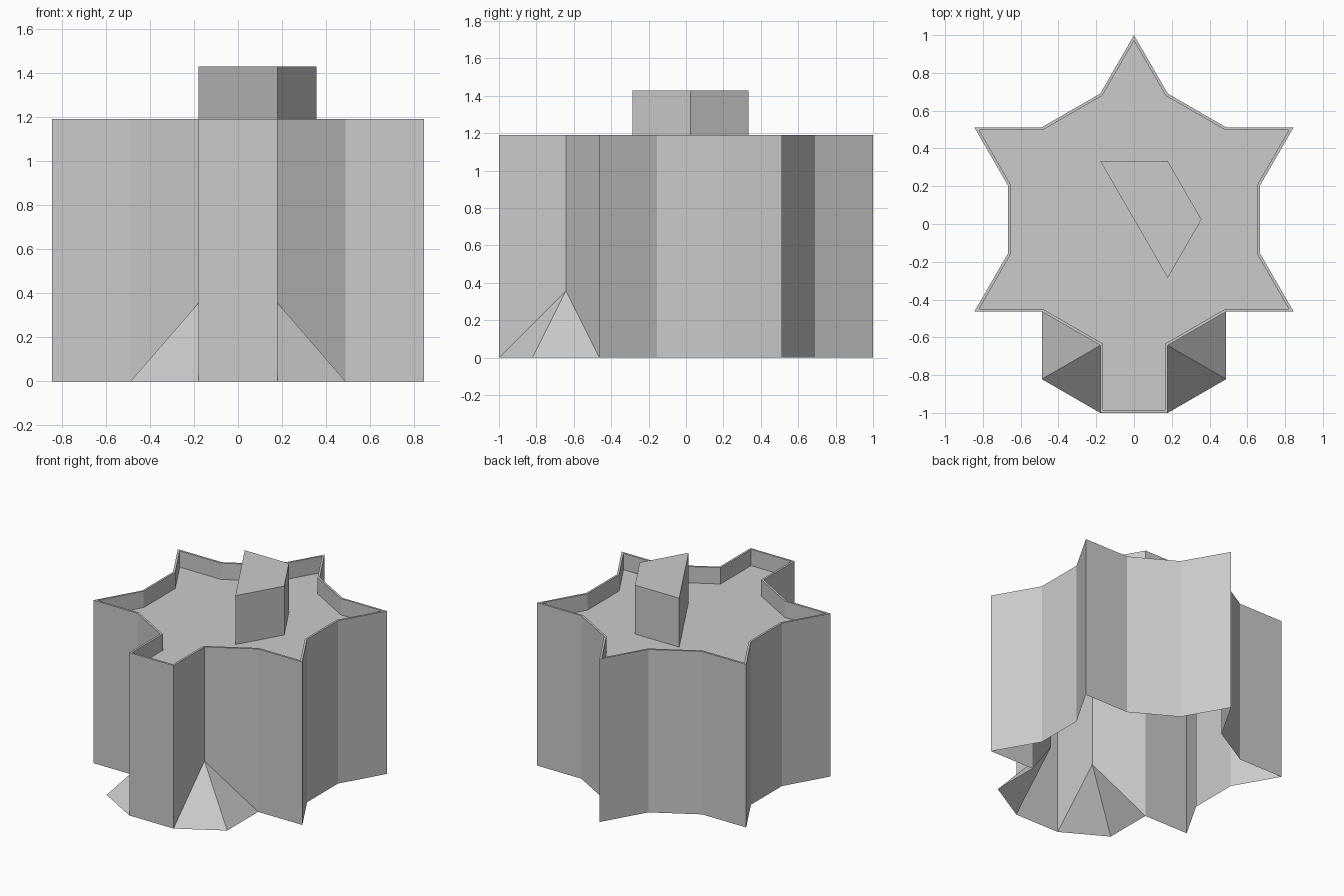
import bpy
import math
from mathutils import Vector

if "Cube" in bpy.data.objects:
    bpy.data.objects.remove(bpy.data.objects["Cube"])

S = 2 / (3 + 1.5 * math.sqrt(3))      # one module = side of the twelve-sided core
APO = S * (2 + math.sqrt(3)) / 2      # core apothem
TRI = S * math.sqrt(3) / 2            # height of a star point
CY = 1 - APO - TRI                    # core centre on y
FLOOR, RIM, TOP = 3 * S, 3 * S + S / 3, 4 * S
RIM_WIDTH = 0.015


def make(name, verts, faces):
    mesh = bpy.data.meshes.new(name)
    mesh.from_pydata([tuple(v) for v in verts], [], faces)
    mesh.update()
    obj = bpy.data.objects.new(name, mesh)
    bpy.context.collection.objects.link(obj)
    return obj


def at(points, z):
    return [Vector((p.x, p.y, z)) for p in points]


def bands(rings):
    """Quads joining successive rings of equal size."""
    n = len(rings[0])
    faces = [(r * n + i, r * n + (i + 1) % n, (r + 1) * n + (i + 1) % n, (r + 1) * n + i)
             for r in range(len(rings) - 1) for i in range(n)]
    return [v for ring in rings for v in ring], faces


def inset(points, d):
    """Mitred inward offset of a counter-clockwise outline."""
    result = []
    for i, p in enumerate(points):
        e1 = (p - points[i - 1]).normalized()
        e2 = (points[(i + 1) % len(points)] - p).normalized()
        n1, n2 = Vector((-e1.y, e1.x)), Vector((-e2.y, e2.x))
        result.append(p + (n1 + n2) * d / (1 + n1.dot(n2)))
    return result


# Plan: twelve-sided core, five triangular points and a square front bay
outline, notches = [], []
for k in range(6):
    a = math.radians(90 + 60 * k)
    n, t = Vector((math.cos(a), math.sin(a))), Vector((-math.sin(a), math.cos(a)))
    c = Vector((0, CY)) + n * APO
    left, right = c - t * S / 2, c + t * S / 2
    if k == 3:
        notches = [len(outline), len(outline) + 3]
        outline += [left, left + n * S, right + n * S, right]
    else:
        outline += [left, c + n * TRI, right]

# Outer walls, open below and cut away where the flared feet join
foot = at(outline, 0)
for i in notches:
    foot[i].z = S
make("outer_walls", *bands([foot, at(outline, FLOOR)]))

# Sunken roof floor
make("roof_floor", at(outline, FLOOR), [tuple(range(len(outline)))])

# Parapet around the roof
inner = inset(outline, RIM_WIDTH)
make("parapet", *bands([at(outline, FLOOR), at(outline, RIM), at(inner, RIM), at(inner, FLOOR)]))

# Half-hexagon block on the roof
plan = [Vector((S * math.cos(math.radians(d)), CY + S * math.sin(math.radians(d))))
        for d in (-60, 0, 60, 120)]
verts, faces = bands([at(plan, FLOOR), at(plan, TOP)])
make("roof_block", verts, faces + [(4, 5, 6, 7)])

# Flared feet either side of the front bay
for side, label in ((1, "right"), (-1, "left")):
    x0, x1 = S / 2, S / 2 + TRI
    pts = [(side * x0, -1, 0), (side * x1, -1 + S / 2, 0),
           (side * x1, -1 + 1.5 * S, 0), (side * x0, -1 + S, S)]
    tris = [(0, 1, 3), (1, 2, 3)]
    make("flared_foot_" + label, pts, tris if side > 0 else [f[::-1] for f in tris])
